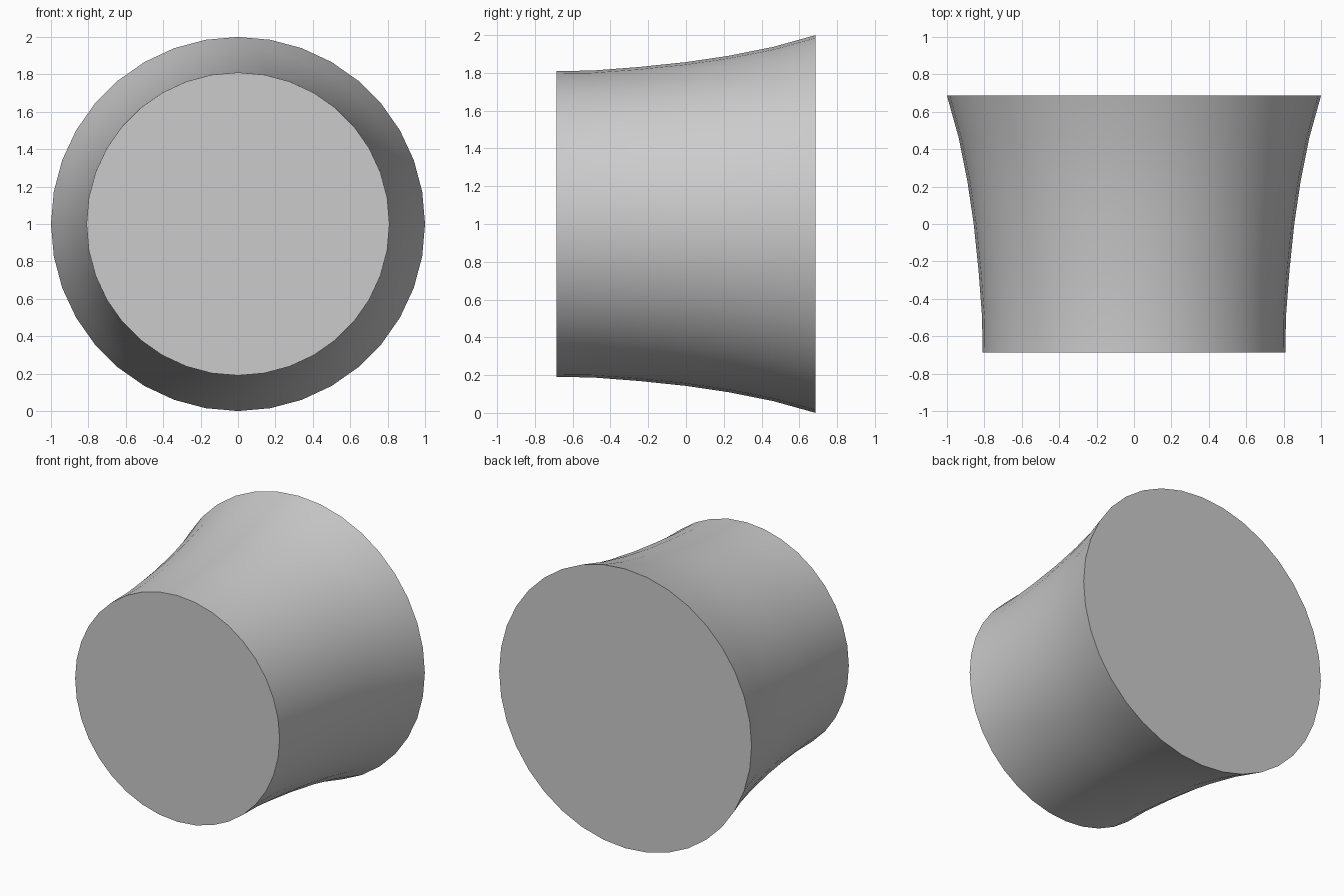
import bpy, bmesh, math

if "Cube" in bpy.data.objects:
    bpy.data.objects.remove(bpy.data.objects["Cube"])

SIDES = 36
# Profile along the y axis: (y, radius)
PROFILE = [(-0.686, 0.81), (-0.5, 0.812), (-0.25, 0.831), (0.0, 0.857),
           (0.23, 0.891), (0.46, 0.937), (0.686, 1.0)]

# Flared body: rings skinned together and closed by flat caps
bm = bmesh.new()
rings = []
for y, r in PROFILE:
    ring = []
    for i in range(SIDES):
        a = math.tau * i / SIDES
        ring.append(bm.verts.new((r * math.cos(a), y, 1 + r * math.sin(a))))
    rings.append(ring)
for lower, upper in zip(rings, rings[1:]):
    for i in range(SIDES):
        j = (i + 1) % SIDES
        bm.faces.new((lower[i], lower[j], upper[j], upper[i]))
bm.faces.new(rings[0])
bm.faces.new(rings[-1])
bmesh.ops.recalc_face_normals(bm, faces=bm.faces)

mesh = bpy.data.meshes.new("flared_plug")
bm.to_mesh(mesh)
bm.free()
plug = bpy.data.objects.new("flared_plug", mesh)
bpy.context.collection.objects.link(plug)

# Smooth side wall, sharp rims
bpy.context.view_layer.objects.active = plug
plug.select_set(True)
bpy.ops.object.shade_smooth_by_angle(angle=math.radians(30))
